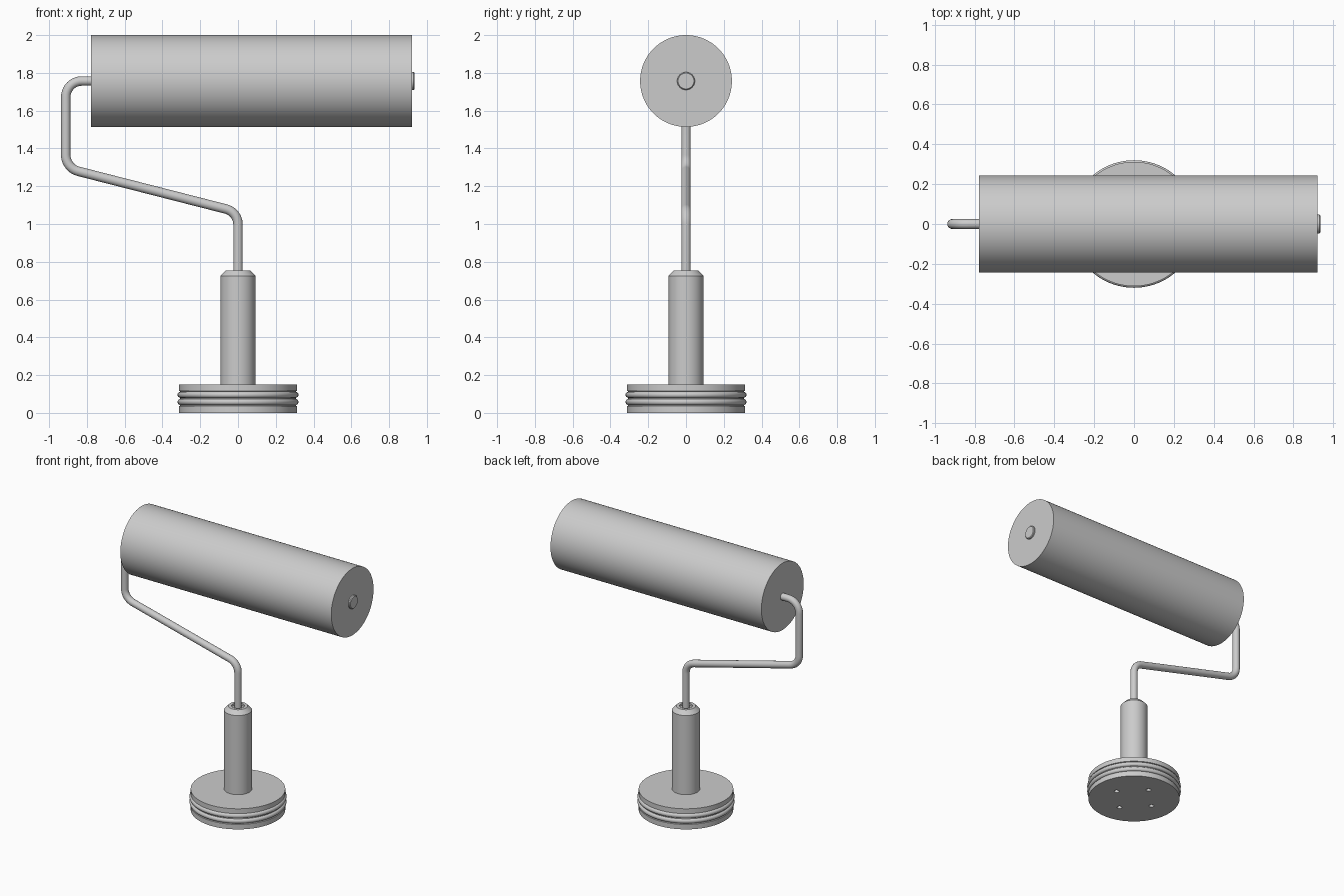
import bpy, bmesh, math
from mathutils import Vector, Matrix

if "Cube" in bpy.data.objects:
    bpy.data.objects.remove(bpy.data.objects["Cube"], do_unlink=True)

grey = bpy.data.materials.new("light grey")
grey.use_nodes = True
colour = (0.6, 0.6, 0.6, 1)
grey.diffuse_color = colour
grey.node_tree.nodes["Principled BSDF"].inputs["Base Color"].default_value = colour


def smooth(obj):
    bpy.ops.object.select_all(action="DESELECT")
    obj.select_set(True)
    bpy.context.view_layer.objects.active = obj
    bpy.ops.object.shade_smooth_by_angle(angle=math.radians(30))


def lathe(name, profile, steps=96, matrix=Matrix()):
    """Spin a (radius, height) profile, starting and ending on the axis, about z."""
    bm = bmesh.new()
    verts = [bm.verts.new((r, 0, z)) for r, z in profile]
    edges = [bm.edges.new(pair) for pair in zip(verts, verts[1:])]
    bmesh.ops.spin(bm, geom=verts + edges, cent=(0, 0, 0), axis=(0, 0, 1),
                   angle=math.tau, steps=steps)
    bmesh.ops.remove_doubles(bm, verts=bm.verts, dist=1e-5)
    bmesh.ops.recalc_face_normals(bm, faces=bm.faces)
    bm.transform(matrix)
    mesh = bpy.data.meshes.new(name)
    bm.to_mesh(mesh)
    bm.free()
    mesh.materials.append(grey)
    obj = bpy.data.objects.new(name, mesh)
    bpy.context.collection.objects.link(obj)
    smooth(obj)
    return obj


def ridge(z, half=0.016, inner=0.306, bulge=0.014):
    """Rounded band around the base."""
    angles = [math.pi * (i / 8 - 0.5) for i in range(9)]
    return [(inner + bulge * math.cos(a), z + half * math.sin(a)) for a in angles]


def rounded_path(corners, cuts, steps=10):
    """Replace each inner corner by a circular bend with the given tangent length."""
    pts = [Vector(c) for c in corners]
    path = [pts[0]]
    for before, corner, after, cut in zip(pts, pts[1:], pts[2:], cuts):
        d0 = (before - corner).normalized()
        d1 = (after - corner).normalized()
        half = d0.angle(d1) / 2
        radius = cut * math.tan(half)
        centre = corner + (d0 + d1).normalized() * (cut / math.cos(half))
        a = (corner + d0 * cut - centre).normalized()
        b = (corner + d1 * cut - centre).normalized()
        path += [centre + a.slerp(b, i / steps) * radius for i in range(steps + 1)]
    return path + [pts[-1]]


# Base: a disc with two rounded bands
base = lathe("base", [(0, 0), (0.312, 0), (0.312, 0.036), (0.306, 0.038)]
             + ridge(0.058) + ridge(0.096)
             + [(0.306, 0.114), (0.312, 0.116), (0.312, 0.15), (0, 0.15)])

# Four screw holes under the base
for i in range(4):
    turn = Matrix.Rotation(i * math.pi / 2, 4, "Z")
    cutter = lathe("hole_cutter", [(0, -0.02), (0.017, -0.02), (0.017, 0.06), (0, 0.06)],
                   24, turn @ Matrix.Translation((0.155, 0, 0)))
    cutter.hide_render = True
    cut = base.modifiers.new("hole", "BOOLEAN")
    cut.operation, cut.solver, cut.object = "DIFFERENCE", "EXACT", cutter
    bpy.context.view_layer.objects.active = base
    bpy.ops.object.modifier_apply(modifier=cut.name)
    bpy.data.objects.remove(cutter, do_unlink=True)
smooth(base)

# Handle with a bevelled top and a shallow socket for the rod
lathe("handle", [(0, 0.14), (0.092, 0.14), (0.092, 0.726), (0.064, 0.755),
                 (0.042, 0.755), (0.042, 0.74), (0, 0.74)], 64)

# Bent rod from the handle to the roller
curve = bpy.data.curves.new("rod", "CURVE")
curve.dimensions = "3D"
curve.bevel_depth = 0.025
curve.bevel_resolution = 6
curve.use_fill_caps = True
path = rounded_path([(0, 0, 0.7), (0, 0, 1.063), (-0.912, 0, 1.296),
                     (-0.912, 0, 1.757), (-0.7, 0, 1.757)], [0.065, 0.07, 0.085])
spline = curve.splines.new("POLY")
spline.points.add(len(path) - 1)
for point, co in zip(spline.points, path):
    point.co = (*co, 1)
rod = bpy.data.objects.new("rod", curve)
bpy.context.collection.objects.link(rod)
curve.materials.append(grey)
bpy.ops.object.select_all(action="DESELECT")
rod.select_set(True)
bpy.context.view_layer.objects.active = rod
bpy.ops.object.convert(target="MESH")
smooth(bpy.context.view_layer.objects.active)

# Roller sleeve and the small axle cap on its free end
along_x = Matrix.Translation((0, 0, 1.757)) @ Matrix.Rotation(math.pi / 2, 4, "Y")
lathe("roller", [(0, -0.777), (0.243, -0.777), (0.243, 0.921), (0, 0.921)], 96, along_x)
lathe("axle_cap", [(0, 0.9), (0.047, 0.9), (0.047, 0.93), (0.042, 0.935), (0, 0.935)], 48, along_x)
